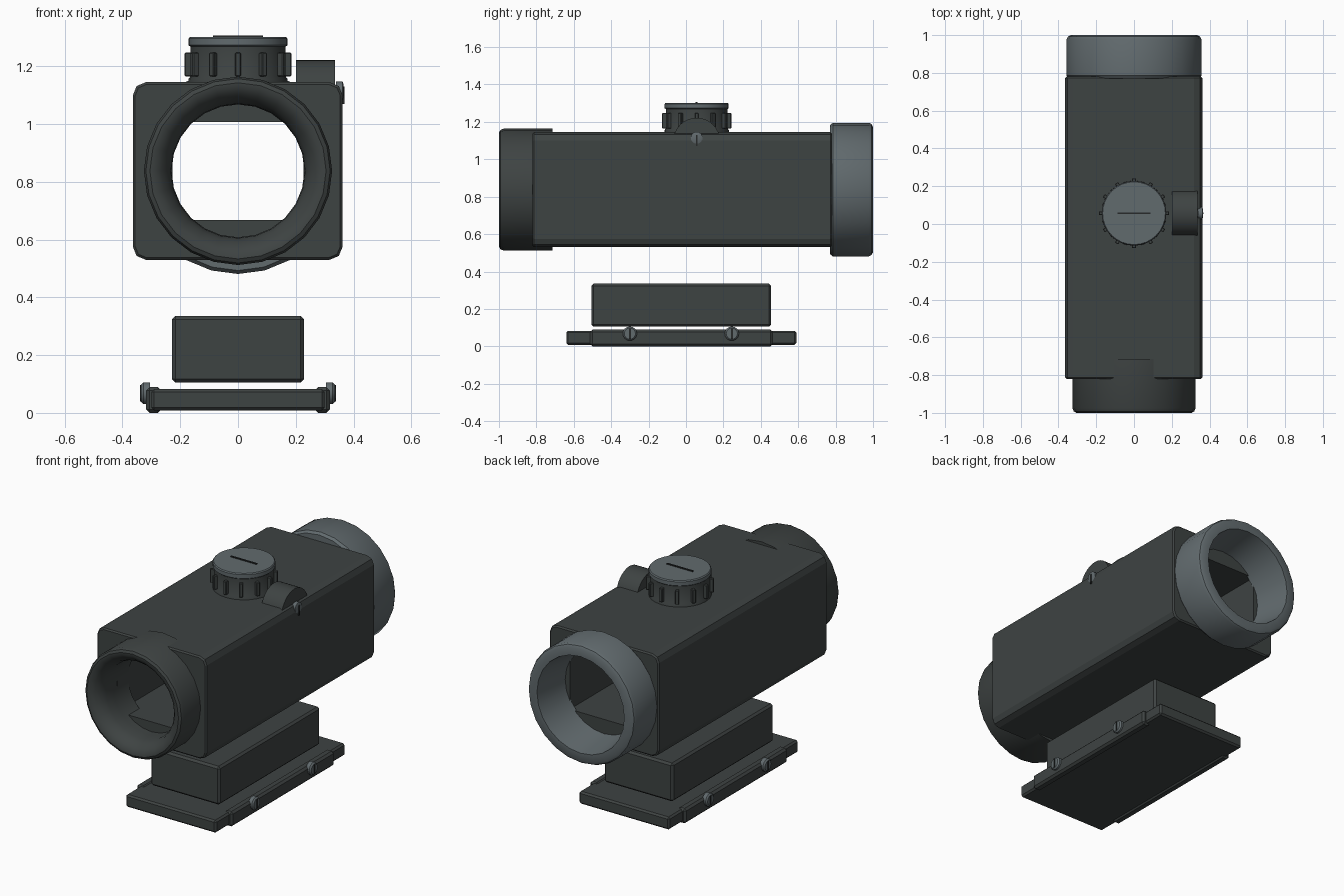
import bpy, bmesh
from math import sin, cos, pi, radians
from mathutils import Matrix, Vector

if "Cube" in bpy.data.objects:
    bpy.data.objects.remove(bpy.data.objects["Cube"])


def material(name, rgb):
    m = bpy.data.materials.new(name)
    m.use_nodes = True
    m.diffuse_color = (*rgb, 1)
    m.node_tree.nodes["Principled BSDF"].inputs["Base Color"].default_value = (*rgb, 1)
    return m


DARK = material("dark gunmetal", (0.048, 0.056, 0.055))
LIGHT = material("blue grey metal", (0.12, 0.145, 0.155))
BLACK = material("slot black", (0.02, 0.023, 0.023))


def finish(name, bm, mat, smooth=False):
    bmesh.ops.recalc_face_normals(bm, faces=bm.faces)
    mesh = bpy.data.meshes.new(name)
    bm.to_mesh(mesh)
    bm.free()
    mesh.materials.append(mat)
    ob = bpy.data.objects.new(name, mesh)
    bpy.context.collection.objects.link(ob)
    if smooth:
        bpy.ops.object.select_all(action="DESELECT")
        ob.select_set(True)
        bpy.context.view_layer.objects.active = ob
        bpy.ops.object.shade_smooth_by_angle(angle=radians(35))
    return ob


def box(name, x, y, z, mat, bevel=0.0, long_bevel=0.0, turn=None):
    """Box from (min, max) ranges; long_bevel rounds the edges running along y."""
    bm = bmesh.new()
    bmesh.ops.create_cube(bm, size=1)
    size = [r[1] - r[0] for r in (x, y, z)]
    mid = [(r[1] + r[0]) / 2 for r in (x, y, z)]
    bmesh.ops.scale(bm, vec=size, verts=bm.verts)
    bmesh.ops.translate(bm, vec=mid, verts=bm.verts)
    if long_bevel:
        edges = [e for e in bm.edges
                 if abs(e.verts[0].co.y - e.verts[1].co.y) > 0.9 * size[1]]
        bmesh.ops.bevel(bm, geom=edges, offset=long_bevel, segments=2,
                        profile=0.5, affect="EDGES")
    if bevel:
        edges = [e for e in bm.edges if e.calc_face_angle(0) > 1]
        bmesh.ops.bevel(bm, geom=edges, offset=bevel, segments=1, affect="EDGES")
    if turn:
        bm.transform(turn)
    return finish(name, bm, mat)


def lathe(name, profile, centre, axis, mat, sides=24, closed=False):
    """Spin (radius, position) points about an axis through centre."""
    bm = bmesh.new()
    rings = []
    for r, t in profile:
        ring = []
        for i in range(sides):
            u, v = r * cos(2 * pi * i / sides), r * sin(2 * pi * i / sides)
            co = {"x": (t, u, v), "y": (u, t, v), "z": (u, v, t)}[axis]
            ring.append(bm.verts.new(Vector(co) + Vector(centre)))
        rings.append(ring)
    pairs = list(zip(rings, rings[1:]))
    if closed:
        pairs.append((rings[-1], rings[0]))
    else:
        bm.faces.new(rings[0])
        bm.faces.new(rings[-1])
    for a, b in pairs:
        for i in range(sides):
            j = (i + 1) % sides
            bm.faces.new((a[i], a[j], b[j], b[i]))
    return finish(name, bm, mat, smooth=True)


AXIS_Z = 0.838
TURRET_Y = 0.057

# Hollow housing: rounded box with a rectangular tunnel
housing = box("housing", (-0.364, 0.362), (-0.82, 0.78), (0.53, 1.145), DARK,
              bevel=0.008, long_bevel=0.045)
tunnel = box("tunnel_cutter", (-0.226, 0.226), (-1.2, 1.2), (0.668, 1.008), DARK)
cut = housing.modifiers.new("tunnel", "BOOLEAN")
cut.operation = "DIFFERENCE"
cut.solver = "EXACT"
cut.object = tunnel
bpy.context.view_layer.objects.active = housing
bpy.ops.object.modifier_apply(modifier=cut.name)
bpy.data.objects.remove(tunnel)

# Eyepiece with a rounded funnel lip, and the wider objective ring
lathe("eyepiece_ring",
      [(0.326, -0.715), (0.326, -0.975), (0.319, -0.992), (0.305, -1.0),
       (0.288, -0.998), (0.265, -0.98), (0.245, -0.955), (0.233, -0.92),
       (0.23, -0.86), (0.23, -0.715)],
      (0, 0, AXIS_Z), "y", DARK, closed=True)
lathe("objective_ring",
      [(0.345, 0.77), (0.357, 0.785), (0.357, 0.978), (0.35, 0.992),
       (0.335, 1.0), (0.29, 1.0), (0.255, 0.77)],
      (0, 0, AXIS_Z), "y", LIGHT, closed=True)

# Top adjustment turret with grip ribs, cap and slot
lathe("turret_drum", [(0.172, 1.13), (0.172, 1.155), (0.165, 1.165), (0.165, 1.27)],
      (0, TURRET_Y, 0), "z", DARK)
lathe("turret_cap", [(0.165, 1.268), (0.171, 1.273), (0.171, 1.296), (0.166, 1.302)],
      (0, TURRET_Y, 0), "z", LIGHT, sides=32)
box("turret_slot", (-0.087, 0.087), (TURRET_Y - 0.005, TURRET_Y + 0.005),
    (1.3, 1.307), BLACK)
for i in range(12):
    turn = Matrix.Translation((0, TURRET_Y, 0)) @ Matrix.Rotation(i * pi / 6, 4, "Z")
    box(f"turret_rib_{i + 1}", (0.155, 0.185), (-0.01, 0.01), (1.165, 1.247),
        DARK, bevel=0.003, turn=turn)

# Side turret, mostly sunk in the housing
lathe("side_turret", [(0.125, 0.2), (0.125, 0.336)],
      (0, TURRET_Y, 1.097), "x", DARK, sides=32)
lathe("side_turret_cap", [(0.032, 0.34), (0.032, 0.362), (0.02, 0.366)],
      (0, TURRET_Y, 1.115), "x", LIGHT, sides=16)
box("side_turret_slot", (0.36, 0.368), (TURRET_Y - 0.004, TURRET_Y + 0.004),
    (1.07, 1.13), BLACK)

# Mount block and rail plate
box("mount_block", (-0.229, 0.229), (-0.506, 0.455), (0.105, 0.335), DARK, bevel=0.012)
box("rail_plate", (-0.3, 0.3), (-0.64, 0.59), (0.008, 0.083), DARK, bevel=0.01)

# Clamp strips with slotted screws on both sides
for side, s in (("left", 1), ("right", -1)):
    box(f"clamp_strip_{side}", sorted((s * 0.265, s * 0.318)), (-0.512, 0.463),
        (0, 0.089), DARK, bevel=0.012)
    for place, y in (("front", -0.3), ("rear", 0.245)):
        lathe(f"screw_{place}_{side}",
              [(0.038, s * 0.305), (0.038, s * 0.328), (0.03, s * 0.336)],
              (0, y, 0.068), "x", LIGHT, sides=16)
        box(f"screw_slot_{place}_{side}", sorted((s * 0.332, s * 0.339)),
            (y - 0.005, y + 0.005), (0.04, 0.096), BLACK)
